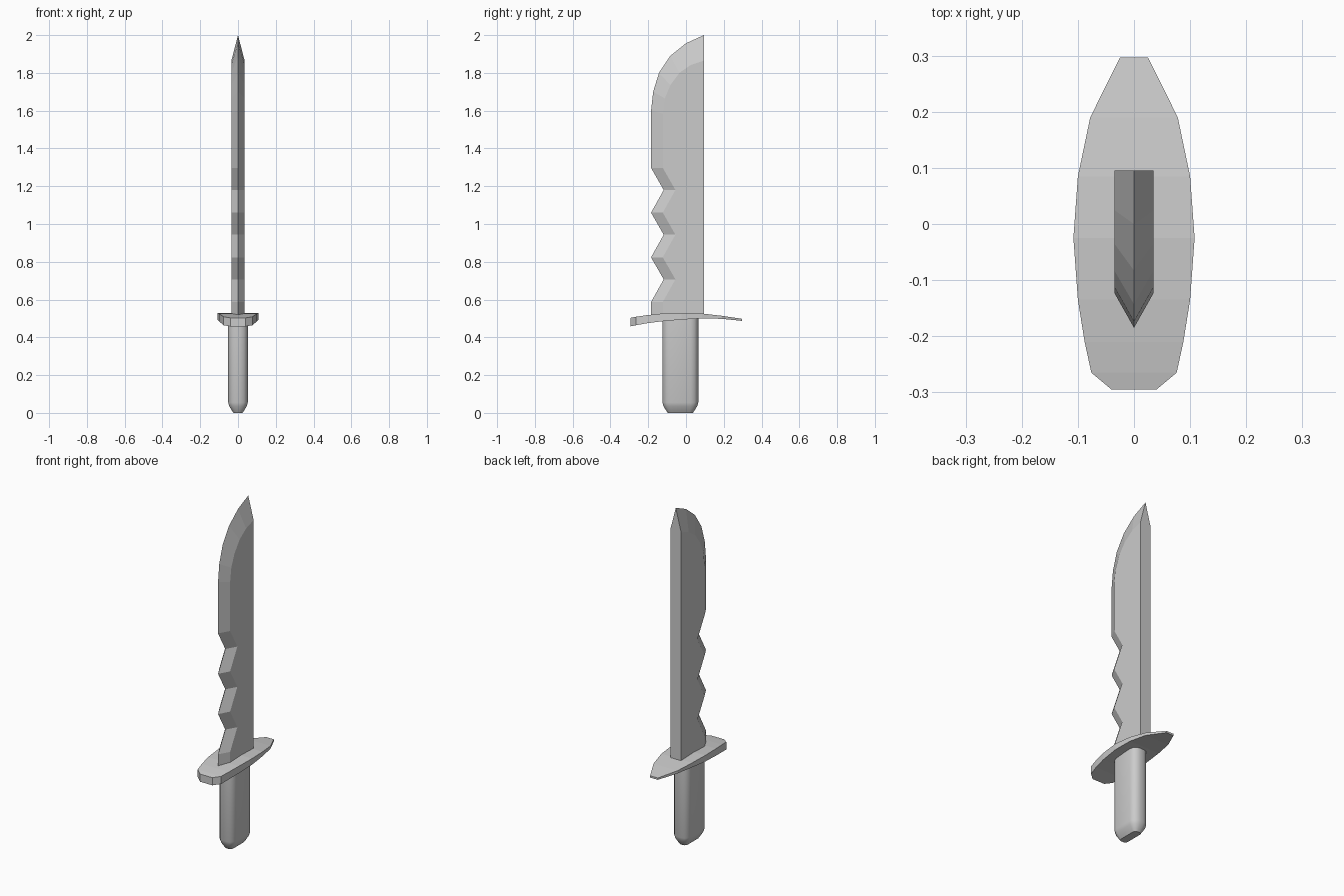
import bpy, bmesh, math

if "Cube" in bpy.data.objects:
    bpy.data.objects.remove(bpy.data.objects["Cube"])


def make_object(name, bm):
    bmesh.ops.recalc_face_normals(bm, faces=bm.faces)
    mesh = bpy.data.meshes.new(name)
    bm.to_mesh(mesh)
    bm.free()
    ob = bpy.data.objects.new(name, mesh)
    bpy.context.collection.objects.link(ob)
    return ob


def loft(name, rings):
    """Skin closed rings of equal point count and cap both ends."""
    bm = bmesh.new()
    loops = [[bm.verts.new(p) for p in ring] for ring in rings]
    n = len(loops[0])
    for a, b in zip(loops, loops[1:]):
        for i in range(n):
            j = (i + 1) % n
            bm.faces.new((a[i], a[j], b[j], b[i]))
    bm.faces.new(loops[0][::-1])
    bm.faces.new(loops[-1])
    return make_object(name, bm)


# Blade: cutting edge and matching bevel line, as (y, z)
EDGE, NOTCH, SPINE, HALF, BEVEL = -0.185, -0.118, 0.095, 0.035, 0.062
edge = [(EDGE, 0.50)]
for k in range(3):
    z = 0.587 + k * 0.2365
    edge += [(EDGE, z), (NOTCH, z + 0.12)]
edge += [(EDGE, 1.297)]
bevel = [(y + BEVEL, z) for y, z in edge]
edge += [(EDGE, 1.60), (-0.174, 1.70), (-0.143, 1.80), (-0.083, 1.89), (0.0, 1.957), (SPINE, 2.0)]
bevel += [(-0.123, 1.585), (-0.112, 1.665), (-0.083, 1.735), (-0.035, 1.80), (0.025, 1.842), (SPINE, 1.865)]

bm = bmesh.new()
mid = [bm.verts.new((0, y, z)) for y, z in edge]
base = []
for s in (-1, 1):
    side = [bm.verts.new((s * HALF, y, z)) for y, z in bevel]
    root = bm.verts.new((s * HALF, SPINE, 0.50))
    bm.faces.new(side + [root])
    for i in range(len(mid) - 1):
        bm.faces.new((mid[i], mid[i + 1], side[i + 1], side[i]))
    base.append((side[0], root, side[-1]))
(l0, lr, lt), (r0, rr, rt) = base
bm.faces.new((lr, rr, rt, mid[-1], lt))
bm.faces.new((mid[0], l0, lr, rr, r0))
make_object("blade", bm)

# Guard: stations of (y, half width, bottom z, top z)
stations = [(-0.295, 0.040, 0.458, 0.503), (-0.265, 0.076, 0.464, 0.509),
            (-0.21, 0.088, 0.474, 0.517), (-0.135, 0.100, 0.484, 0.525),
            (-0.025, 0.108, 0.494, 0.530), (0.085, 0.100, 0.500, 0.526),
            (0.19, 0.078, 0.498, 0.514), (0.297, 0.025, 0.487, 0.498)]
loft("guard", [[(-w, y, b), (w, y, b), (w, y, t), (-w, y, t)] for y, w, b, t in stations])

# Handle: rounded oblong section, tucked in at the pommel
def section(inset, z, n=4):
    hx, hy, r = 0.052 - inset, 0.095 - inset, 0.040 - inset * 0.8
    pts = []
    for q, (sx, sy) in enumerate([(1, 1), (-1, 1), (-1, -1), (1, -1)]):
        for k in range(n):
            a = math.pi / 2 * (q + k / (n - 1))
            pts.append((sx * (hx - r) + r * math.cos(a),
                        -0.03 + sy * (hy - r) + r * math.sin(a), z))
    return pts


handle = loft("handle", [section(0.028, 0.0), section(0.020, 0.012),
                         section(0.006, 0.035), section(0.0, 0.055), section(0.0, 0.505)])
bpy.context.view_layer.objects.active = handle
handle.select_set(True)
bpy.ops.object.shade_smooth_by_angle(angle=math.radians(40))
